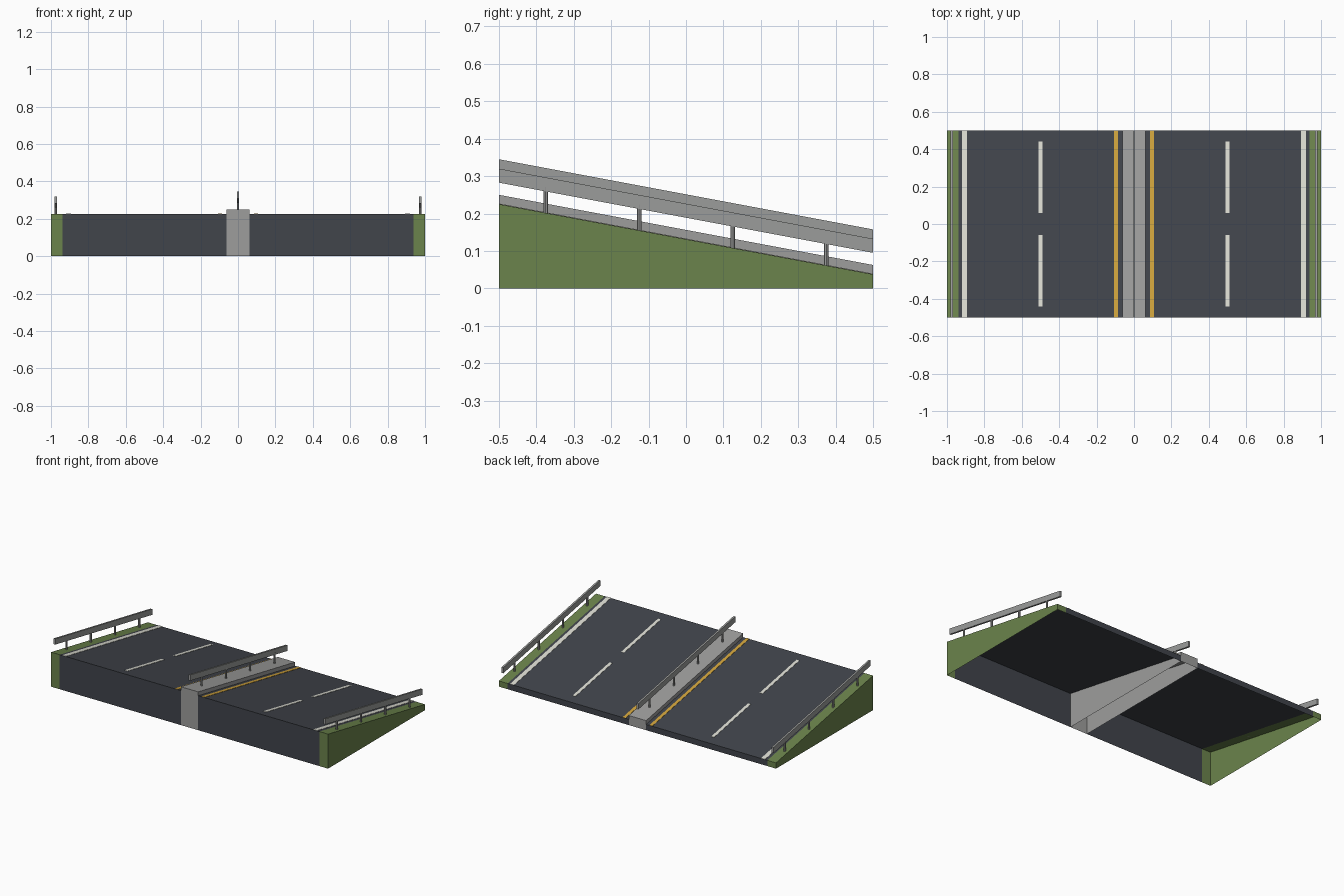
import bpy
import bmesh

cube = bpy.data.objects.get("Cube")
if cube:
    bpy.data.objects.remove(cube, do_unlink=True)

FRONT, BACK = -0.5, 0.5


def material(name, rgb):
    mat = bpy.data.materials.new(name)
    mat.use_nodes = True
    mat.diffuse_color = (*rgb, 1)
    mat.node_tree.nodes["Principled BSDF"].inputs["Base Color"].default_value = (*rgb, 1)
    return mat


asphalt = material("asphalt", (0.052, 0.058, 0.07))
grass = material("grass", (0.147, 0.228, 0.072))
concrete = material("concrete", (0.34, 0.34, 0.335))
steel = material("steel", (0.33, 0.335, 0.33))
white = material("white paint", (0.71, 0.71, 0.64))
yellow = material("yellow paint", (0.62, 0.36, 0.045))


def ground(y):
    """Height of the sloping road surface."""
    return 0.13125 - 0.1875 * y


def make(name, bm, mat):
    bmesh.ops.recalc_face_normals(bm, faces=bm.faces)
    mesh = bpy.data.meshes.new(name)
    bm.to_mesh(mesh)
    bm.free()
    mesh.materials.append(mat)
    obj = bpy.data.objects.new(name, mesh)
    bpy.context.collection.objects.link(obj)
    return obj


def block(name, mat, x0, x1, y0, y1, top, bottom=None, skip=()):
    """Box following the slope; without a bottom offset it stands on z = 0.
    Sides named in skip are left open."""
    bm = bmesh.new()
    corners = [(x0, y0), (x1, y0), (x1, y1), (x0, y1)]
    low = [bm.verts.new((x, y, 0 if bottom is None else ground(y) + bottom))
           for x, y in corners]
    high = [bm.verts.new((x, y, ground(y) + top)) for x, y in corners]
    bm.faces.new(high)
    if "bottom" not in skip:
        bm.faces.new(low[::-1])
    for i, side in enumerate(("front", "right", "back", "left")):
        if side not in skip:
            j = (i + 1) % 4
            bm.faces.new((low[i], low[j], high[j], high[i]))
    return make(name, bm, mat)


def mirrored(name, mat, x0, x1, *args, **kw):
    """Block on the +x side and its mirror image on the -x side."""
    block("left_" + name, mat, x0, x1, *args, **kw)
    swap = {"left": "right", "right": "left"}
    kw["skip"] = [swap.get(s, s) for s in kw.get("skip", ())]
    block("right_" + name, mat, -x1, -x0, *args, **kw)


def guardrail(name, x, base):
    """Sloping rail on four round posts."""
    block(name + "_rail", steel, x - 0.006, x + 0.006, FRONT, BACK,
          base + 0.095, base + 0.0575)
    bm = bmesh.new()
    for i in range(4):
        y = -0.375 + 0.25 * i
        post = bmesh.ops.create_cone(bm, cap_ends=True, segments=8,
                                     radius1=0.0065, radius2=0.0065, depth=1)
        for v in post["verts"]:
            v.co.x += x
            v.co.y += y
            v.co.z = ground(v.co.y) + base + (0.07 if v.co.z > 0 else 0)
    make(name + "_posts", bm, steel)


# Open-bottomed ramp shell
mirrored("road", asphalt, 0.0625, 0.9375, FRONT, BACK, 0,
         skip=("bottom", "left", "right"))
mirrored("verge", grass, 0.9375, 1, FRONT, BACK, 0, skip=("bottom", "left"))
block("median", concrete, -0.0625, 0.0625, FRONT, BACK, 0.025, skip=("bottom",))

# Painted lane markings
mirrored("inner_line", yellow, 0.086, 0.107, FRONT, BACK, 0.002, 0.0003)
mirrored("edge_line", white, 0.892, 0.92, FRONT, BACK, 0.002, 0.0003)
mirrored("front_lane_dash", white, 0.49, 0.51, -0.44, -0.06, 0.002, 0.0003)
mirrored("back_lane_dash", white, 0.49, 0.51, 0.06, 0.44, 0.002, 0.0003)

# Guardrails
guardrail("left_guardrail", 0.975, 0)
guardrail("right_guardrail", -0.975, 0)
guardrail("median_guardrail", 0, 0.025)
